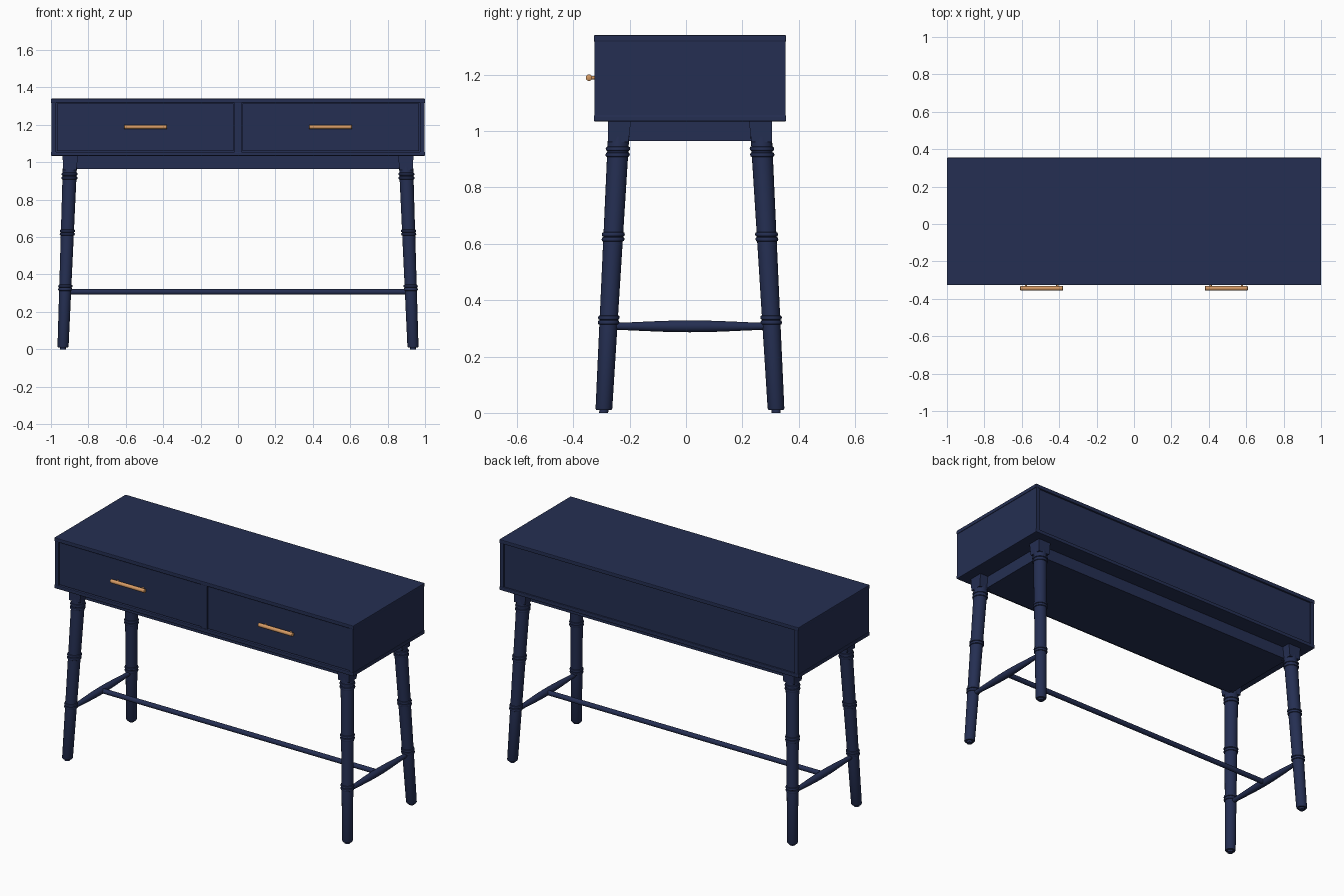
import bpy, bmesh, math
from mathutils import Vector

if "Cube" in bpy.data.objects:
    bpy.data.objects.remove(bpy.data.objects["Cube"])


def material(name, rgb):
    m = bpy.data.materials.new(name)
    m.diffuse_color = (*rgb, 1)
    m.use_nodes = True
    m.node_tree.nodes["Principled BSDF"].inputs["Base Color"].default_value = m.diffuse_color
    return m


NAVY = material("navy paint", (0.018, 0.028, 0.085))
COPPER = material("copper metal", (0.66, 0.32, 0.125))
CY = 0.014  # depth centre of the cabinet and legs


def finish(name, bm, mat, smooth=False):
    bmesh.ops.recalc_face_normals(bm, faces=bm.faces)
    me = bpy.data.meshes.new(name)
    bm.to_mesh(me)
    bm.free()
    me.materials.append(mat)
    ob = bpy.data.objects.new(name, me)
    bpy.context.collection.objects.link(ob)
    if smooth:
        bpy.ops.object.select_all(action='DESELECT')
        ob.select_set(True)
        bpy.context.view_layer.objects.active = ob
        bpy.ops.object.shade_smooth_by_angle(angle=math.radians(40))
    return ob


def box(name, x0, x1, y0, y1, z0, z1, bevel=0.0):
    bm = bmesh.new()
    bmesh.ops.create_cube(bm, size=1)
    for v in bm.verts:
        v.co = Vector(((x0 + x1) / 2 + v.co.x * (x1 - x0),
                       (y0 + y1) / 2 + v.co.y * (y1 - y0),
                       (z0 + z1) / 2 + v.co.z * (z1 - z0)))
    if bevel:
        bmesh.ops.bevel(bm, geom=bm.edges[:], offset=bevel, segments=2,
                        profile=0.5, affect='EDGES')
    return finish(name, bm, NAVY)


def lathe(name, profile, place, mat, n=24):
    """profile: (radius, t) rings; place(a, b, t) maps a ring point to space."""
    bm = bmesh.new()
    rings = []
    for r, t in profile:
        rings.append([bm.verts.new(place(r * math.cos(k * math.tau / n),
                                         r * math.sin(k * math.tau / n), t))
                      for k in range(n)])
    for a, b in zip(rings, rings[1:]):
        for k in range(n):
            bm.faces.new((a[k], a[(k + 1) % n], b[(k + 1) % n], b[k]))
    bm.faces.new(rings[0])
    bm.faces.new(rings[-1])
    return finish(name, bm, mat, True)


# Cabinet: slabs, sides, divider, back
Y0, Y1 = CY - 0.341, CY + 0.341
box("top_slab", -1, 1, Y0, Y1, 1.317, 1.340, 0.004)
box("bottom_slab", -1, 1, Y0, Y1, 1.034, 1.056, 0.004)
for s, side in ((-1, "left"), (1, "right")):
    a, b = sorted((s * 0.972, s * 0.997))
    box(side + "_side_panel", a, b, Y0 + 0.002, Y1 - 0.002, 1.05, 1.32)
box("centre_divider", -0.02, 0.02, Y0 + 0.003, Y1 - 0.02, 1.05, 1.32)
box("back_panel", -0.975, 0.975, Y1 - 0.03, Y1 - 0.01, 1.05, 1.32)

# Drawers with bar handles
for s, side in ((-1, "left"), (1, "right")):
    a, b = sorted((s * 0.023, s * 0.969))
    box(side + "_drawer", a, b, Y0 + 0.008, Y1 - 0.05, 1.059, 1.314, 0.002)
    hx = s * 0.494
    lathe(side + "_handle_bar",
          [(0.009, -0.115), (0.0115, -0.113), (0.0115, 0.113), (0.009, 0.115)],
          lambda p, q, t: (hx + t, -0.344 + p, 1.189 + q), COPPER, 16)
    for px in (-0.084, 0.084):
        lathe(side + "_handle_post", [(0.006, -0.344), (0.006, -0.312)],
              lambda p, q, t: (hx + px + p, t, 1.189 + q), COPPER, 12)

# Apron block under the cabinet
box("apron", -0.885, 0.885, CY - 0.24, CY + 0.24, 0.964, 1.036)


# Splayed turned legs
def leg_x(z):
    return 0.936 - 0.038 * z


def leg_y(z):
    return 0.306 - 0.054 * z


def leg_r(z):
    return 0.0295 + 0.0085 * z


leg_profile = [(0.016, 0.0), (0.016, 0.011), (0.027, 0.011), (leg_r(0.016), 0.016)]
for zc in (0.321, 0.338, 0.616, 0.633, 0.916, 0.937):
    for dr, dz in ((0, -0.008), (0.004, -0.006), (0.006, 0), (0.004, 0.006), (0, 0.008)):
        leg_profile.append((leg_r(zc) + dr, zc + dz))
leg_profile.append((leg_r(0.98), 0.98))

for sx, nx in ((-1, "left"), (1, "right")):
    for sy, ny in ((-1, "front"), (1, "back")):
        lathe(f"{ny}_{nx}_leg", leg_profile,
              lambda p, q, t: (sx * leg_x(t) + p, CY + sy * leg_y(t) + q, t), NAVY)
        # Square tapered block joining leg to cabinet
        bm = bmesh.new()
        bmesh.ops.create_cube(bm, size=2)
        for v in bm.verts:
            h, z = (0.041, 1.036) if v.co.z > 0 else (0.036, 0.96)
            v.co = Vector((sx * leg_x(z) + v.co.x * h, CY + sy * leg_y(z) + v.co.y * h, z))
        finish(f"{ny}_{nx}_leg_block", bm, NAVY)
    # Spindle between front and back legs, swelling in the middle
    spindle = [(0.012 + 0.009 * math.cos(i / 8 * math.pi / 2) ** 1.5 if abs(i) < 8 else 0.012,
                i / 8 * 0.285) for i in range(-8, 9)]
    lathe(nx + "_side_stretcher", spindle,
          lambda p, q, t: (sx * leg_x(0.307) + p, CY + t, 0.307 + q), NAVY, 20)

# Long stretcher joining the two spindles
lathe("long_stretcher", [(0.0145, -0.92), (0.0145, 0.92)],
      lambda p, q, t: (t, CY + p, 0.307 + q), NAVY, 20)
